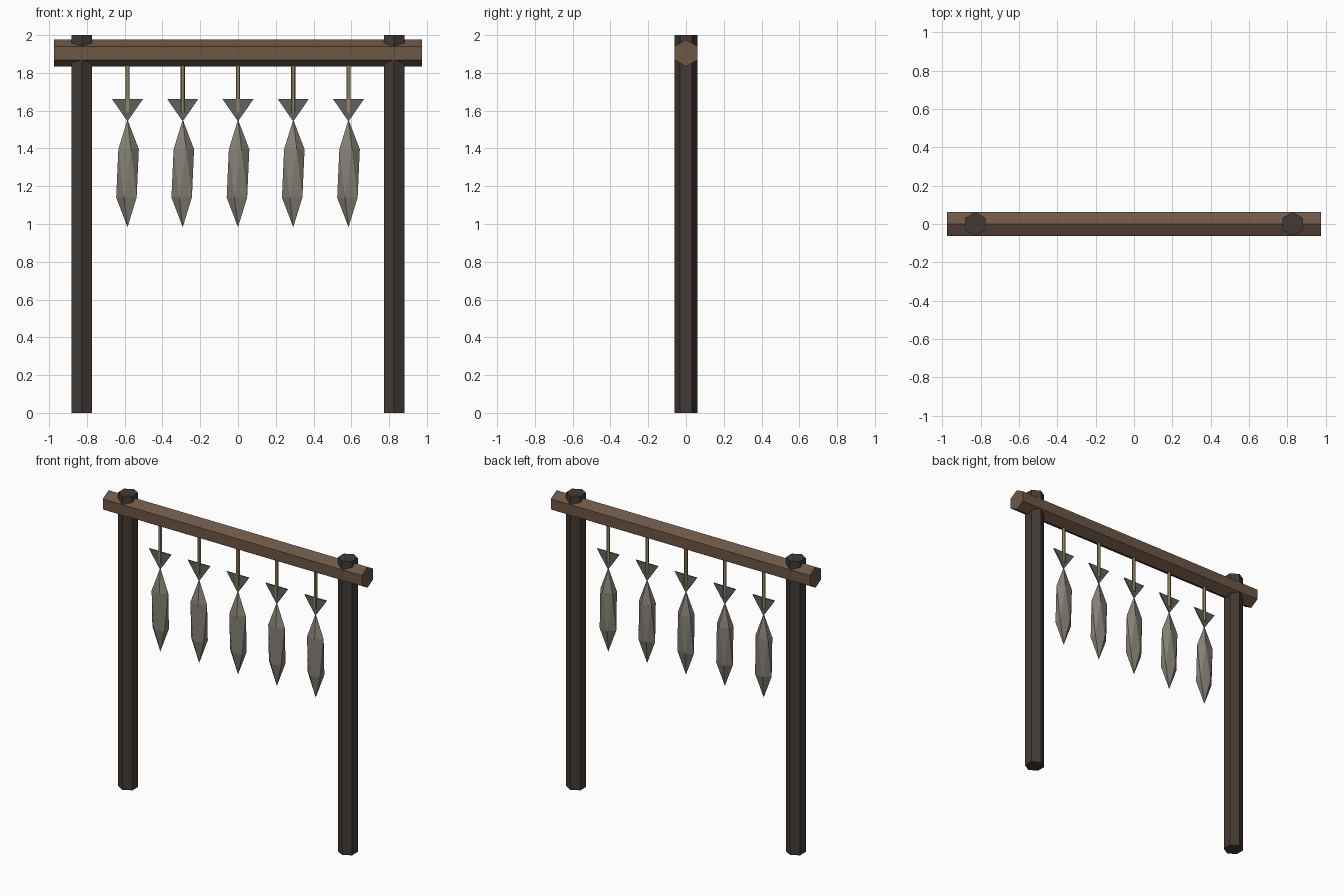
import bpy, bmesh
from math import pi
from mathutils import Matrix

if "Cube" in bpy.data.objects:
    bpy.data.objects.remove(bpy.data.objects["Cube"])


def material(name, rgb):
    m = bpy.data.materials.new(name)
    m.diffuse_color = (*rgb, 1)
    m.use_nodes = True
    m.node_tree.nodes["Principled BSDF"].inputs["Base Color"].default_value = m.diffuse_color
    return m


DARK_WOOD = material("dark_wood", (0.055, 0.042, 0.035))
WOOD = material("wood", (0.155, 0.095, 0.06))
CORD = material("cord", (0.30, 0.23, 0.13))
SKIN = material("dried_skin", (0.235, 0.215, 0.18))
FIN = material("fin", (0.12, 0.12, 0.11))


def add_object(name, bm, mat, loc):
    bmesh.ops.recalc_face_normals(bm, faces=bm.faces)
    mesh = bpy.data.meshes.new(name)
    bm.to_mesh(mesh)
    bm.free()
    mesh.materials.append(mat)
    ob = bpy.data.objects.new(name, mesh)
    ob.location = loc
    bpy.context.collection.objects.link(ob)
    return ob


def prism(name, sides, radius, length, mat, loc, rot=Matrix()):
    bm = bmesh.new()
    bmesh.ops.create_cone(bm, cap_ends=True, segments=sides, radius1=radius,
                          radius2=radius, depth=length, matrix=rot)
    return add_object(name, bm, mat, loc)


def fish_body(name, loc):
    # stretched icosahedron
    bm = bmesh.new()
    bmesh.ops.create_icosphere(bm, subdivisions=1, radius=1,
                               matrix=Matrix.Diagonal((0.067, 0.045, 0.285, 1)))
    return add_object(name, bm, SKIN, loc)


def fish_tail(name, loc):
    # thin triangular fin, point down
    bm = bmesh.new()
    outline = [(-0.083, 0.115), (0, -0.005), (0.083, 0.115)]
    face = bm.faces.new([bm.verts.new((x, -0.004, z)) for x, z in outline])
    side = bmesh.ops.extrude_face_region(bm, geom=[face])["geom"]
    bmesh.ops.translate(bm, vec=(0, 0.008, 0),
                        verts=[v for v in side if isinstance(v, bmesh.types.BMVert)])
    return add_object(name, bm, FIN, loc)


# Posts, hexagonal with a corner facing front
for label, x in (("left", -0.827), ("right", 0.827)):
    prism(f"{label}_post", 6, 0.062, 2.0, DARK_WOOD, (x, 0, 1.0))

# Crossbeam, hexagonal with a corner on top
lay_along_x = Matrix.Rotation(pi / 2, 4, 'Z') @ Matrix.Rotation(pi / 2, 4, 'X')
beam = prism("crossbeam", 6, 0.071, 1.95, WOOD, (0, 0, 1.905), lay_along_x)

# Five hanging fish with cords
for i in range(5):
    x = (i - 2) * 0.2925
    prism(f"cord_{i + 1}", 5, 0.012, 0.27, CORD, (x, 0, 1.725))
    fish_tail(f"fish_tail_{i + 1}", (x, 0, 1.548))
    fish_body(f"fish_body_{i + 1}", (x, 0, 1.268))
